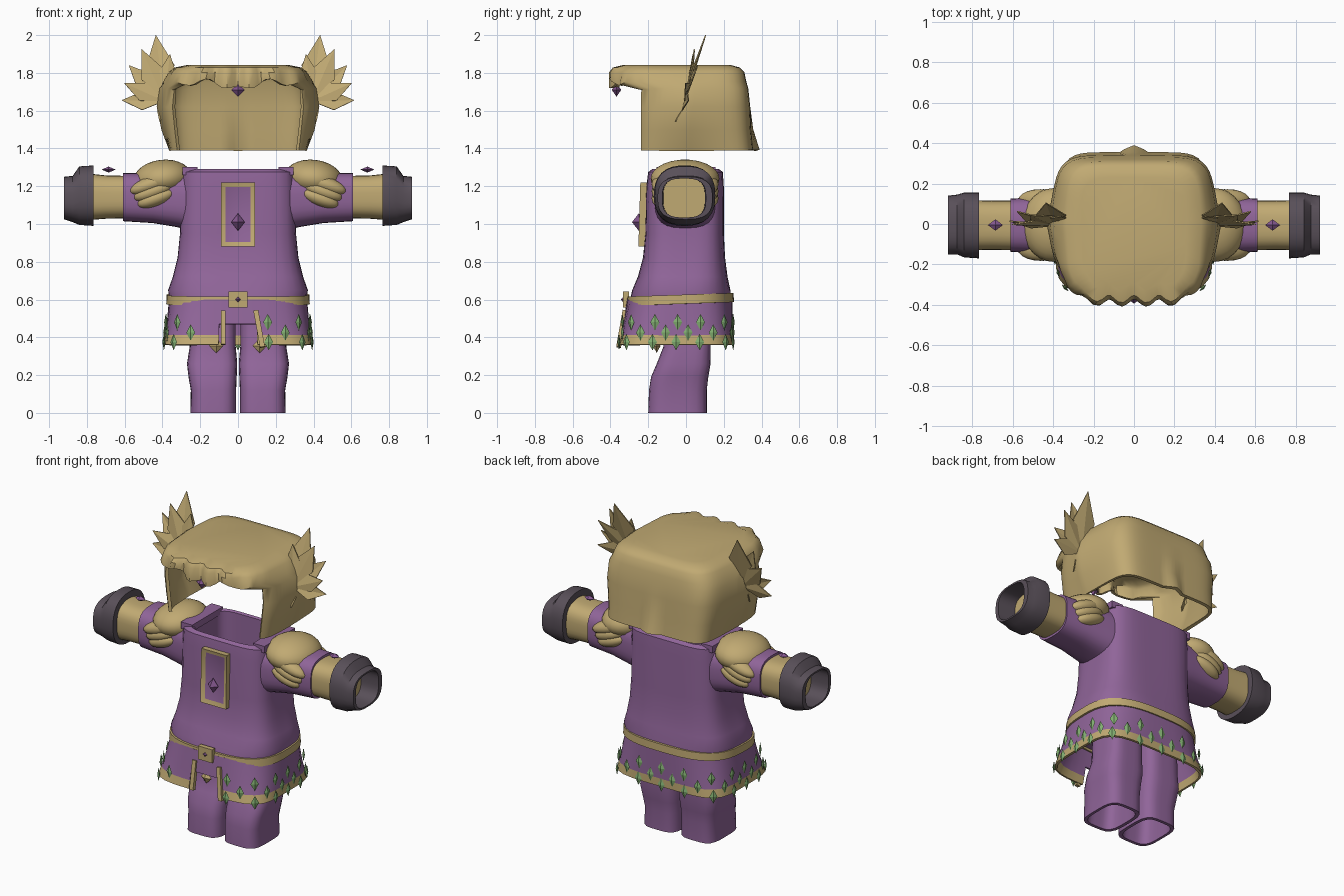
import bpy, bmesh, math
from mathutils import Matrix, Vector, Euler

cube = bpy.data.objects.get("Cube")
if cube:
    bpy.data.objects.remove(cube, do_unlink=True)


def material(name, rgb):
    m = bpy.data.materials.new(name)
    m.use_nodes = True
    m.diffuse_color = (*rgb, 1)
    m.node_tree.nodes["Principled BSDF"].inputs["Base Color"].default_value = (*rgb, 1)
    return m


GOLD = material("antique gold", (0.53, 0.40, 0.17))
PURPLE = material("purple cloth", (0.28, 0.13, 0.32))
DARK = material("dark cuff", (0.10, 0.08, 0.10))
GREEN = material("leaf green", (0.23, 0.44, 0.17))
GEM = material("violet gem", (0.23, 0.095, 0.27))


def finish(name, bm, mats, mirror=False, thick=0, angle=40):
    bmesh.ops.recalc_face_normals(bm, faces=bm.faces[:])
    me = bpy.data.meshes.new(name)
    bm.to_mesh(me)
    bm.free()
    ob = bpy.data.objects.new(name, me)
    bpy.context.collection.objects.link(ob)
    for m in mats:
        me.materials.append(m)
    bpy.ops.object.select_all(action='DESELECT')
    ob.select_set(True)
    bpy.context.view_layer.objects.active = ob
    if thick:
        s = ob.modifiers.new("thickness", 'SOLIDIFY')
        s.thickness, s.offset = thick, 0
        bpy.ops.object.modifier_apply(modifier=s.name)
    if mirror:
        ob.modifiers.new("mirror", 'MIRROR')
        bpy.ops.object.modifier_apply(modifier="mirror")
    bpy.ops.object.shade_smooth_by_angle(angle=math.radians(angle))
    return ob


def rounded(theta, e):
    c, s = math.cos(theta), math.sin(theta)
    r = (abs(c) ** e + abs(s) ** e) ** (-1 / e)
    return r * c, r * s


def loft(name, rings, mats, axis='z', e=(5, 5), caps=(0, 0), n=48, tweak=None, **kw):
    """Rounded-square sections (position, a_min, a_max, b_min, b_max); e = squareness at both ends."""
    bm = bmesh.new()
    loops = []
    for k, (t, a0, a1, b0, b1) in enumerate(rings):
        square = e[0] + (e[1] - e[0]) * k / (len(rings) - 1)
        loop = []
        for i in range(n):
            u, v = rounded(2 * math.pi * i / n, square)
            a, b = (a0 + a1 + u * (a1 - a0)) / 2, (b0 + b1 + v * (b1 - b0)) / 2
            loop.append(bm.verts.new((a, b, t) if axis == 'z' else (t, a, b)))
        loops.append(loop)
    for p, q in zip(loops, loops[1:]):
        for i in range(n):
            j = (i + 1) % n
            bm.faces.new((p[i], p[j], q[j], q[i]))
    for cap, loop in zip(caps, (loops[0], loops[-1])):
        if cap:
            bm.faces.new(loop)
    if tweak:
        tweak(bm)
    return finish(name, bm, mats, **kw)


def solids(name, items, mat, segs=4, rings=2, **kw):
    """Octahedra or ellipsoids, each (location, radii, rotation)."""
    bm = bmesh.new()
    for loc, radii, rot in items:
        bmesh.ops.create_uvsphere(bm, u_segments=segs, v_segments=rings, radius=1,
                                  matrix=Matrix.LocRotScale(Vector(loc), Euler(rot), Vector(radii)))
    return finish(name, bm, [mat], **kw)


def box(name, loc, size, mats, rot=(0, 0, 0), tweak=None, **kw):
    bm = bmesh.new()
    bmesh.ops.create_cube(bm, size=1, matrix=Matrix.LocRotScale(Vector(loc), Euler(rot), Vector(size)))
    if tweak:
        tweak(bm)
    return finish(name, bm, mats, **kw)


# Robe body, turned in at the open neck
loft("robe_body", [(.58, -.36, .36, -.3, .24), (.65, -.37, .37, -.285, .235),
                   (.72, -.345, .345, -.255, .22), (.82, -.32, .32, -.228, .207),
                   (.95, -.307, .307, -.215, .2), (1.2, -.3, .3, -.21, .2),
                   (1.275, -.295, .295, -.2, .195), (1.29, -.25, .25, -.18, .175),
                   (1.28, -.225, .225, -.17, .165), (.62, -.225, .225, -.165, .16)],
     [PURPLE], e=(2.9, 6), caps=(1, 1))
box("shoulder_tab", (.255, 0, 1.28), (.08, .31, .042), [PURPLE], mirror=True)


# Skirt with a front slit and gold hem
def cut_skirt(bm):
    slit = [f for f in bm.faces if f.calc_center_median().y < 0
            and abs(f.calc_center_median().x) < .09 and f.calc_center_median().z < .47]
    bmesh.ops.delete(bm, geom=slit, context='FACES')
    for f in bm.faces:
        f.material_index = int(f.calc_center_median().z < .41)


loft("skirt", [(.36, -.382, .382, -.345, .238), (.41, -.377, .377, -.335, .238),
               (.47, -.37, .37, -.325, .238), (.6, -.358, .358, -.305, .238)],
     [PURPLE, GOLD], e=(5, 2.9), tweak=cut_skirt, thick=.015)
belt = loft("belt", [(.578, -.369, .369, -.303, .243), (.626, -.367, .367, -.298, .243)],
            [GOLD], e=(2.9, 2.9), thick=.022)
belt.rotation_euler.x = .035
belt.location.y = .02
box("buckle", (0, -.318, .6), (.1, .03, .085), [GOLD])
solids("buckle_gem", [((0, -.333, .6), (.014, .012, .014), (0, 0, 0))], GEM)
box("left_slit_strap", (.112, -.34, .445), (.026, .025, .2), [GOLD], rot=(-.17, -.18, 0))
box("right_slit_strap", (-.078, -.335, .45), (.026, .025, .18), [GOLD], rot=(-.17, 0, 0))
solids("slit_tassel", [((.115, -.155, .355), (.038, .02, .038), (0, 0, 0))], GOLD, mirror=True)

# Leaves scattered around the skirt, sparser on the right of the slit
leaves = []
for z, shift in ((.48, 0), (.425, .5), (.375, 0)):
    t = (z - .36) / .24
    square = 5 - 2.1 * t
    for k in range(16):
        theta = 2 * math.pi * (k + shift) / 16
        u, v = rounded(theta, square)
        x, y = u * (.394 - .022 * t), -.054 + .02 * t + v * (.304 - .02 * t)
        if y < 0 and abs(x) < .14 or y < -.25 and -.22 < x < 0:
            continue
        p = square - 1
        turn = math.atan2(math.copysign(abs(v) ** p, v), math.copysign(abs(u) ** p, u))
        leaves.append(((x, y, z), (.008, .024, .044), (0, 0, turn)))
solids("skirt_leaves", leaves, GREEN, angle=10)

# Trouser legs, hollow at the bottom
loft("leg", [(.2, .035, .225, -.15, .08), (0, .03, .235, -.18, .09), (0, .01, .252, -.2, .11),
             (.12, .01, .25, -.196, .11), (.19, .007, .262, -.185, .118), (.26, .004, .27, -.155, .13),
             (.35, .012, .256, -.12, .13), (.56, .012, .25, -.12, .13)],
     [PURPLE], e=(4, 4), n=32, caps=(1, 1), mirror=True)

# Sleeves, bracers and cuffs
loft("sleeve", [(.22, -.17, .16, .96, 1.28), (.33, -.16, .15, .985, 1.275),
                (.45, -.145, .135, 1.005, 1.27), (.61, -.138, .125, 1.015, 1.27)],
     [PURPLE], axis='x', e=(3, 3), n=32, caps=(1, 1), mirror=True)
loft("bracer", [(.6, -.13, .115, 1.03, 1.255), (.7, -.128, .115, 1.028, 1.257),
                (.8, -.13, .118, 1.02, 1.268)],
     [GOLD], axis='x', e=(3, 3), n=32, caps=(1, 1), mirror=True)
loft("cuff", [(.765, -.13, .11, 1.03, 1.27), (.765, -.17, .155, .99, 1.31),
              (.84, -.165, .155, .995, 1.305), (.875, -.15, .145, 1.01, 1.255),
              (.92, -.15, .14, 1.025, 1.25), (.92, -.125, .105, 1.035, 1.24),
              (.79, -.12, .1, 1.035, 1.24)],
     [DARK], axis='x', e=(2.3, 3.2), n=32, mirror=True)
solids("bracer_gem", [((.685, -.005, 1.288), (.037, .028, .016), (0, 0, 0))], GEM, mirror=True)

# Shoulder pads with layered scallops front and back
solids("shoulder_pad", [((.4, -.005, 1.24), (.155, .182, .1), (0, .12, 0))],
       GOLD, segs=28, rings=14, mirror=True)
solids("pad_scallops", [((.462 - .014 * i, -.005 + side * .122, 1.21 - .037 * i),
                         (.118 - .006 * i, .055, .042), (0, .35, 0))
                        for i in range(3) for side in (-1, 1)],
       GOLD, segs=20, rings=10, mirror=True)


# Chest plaque with recessed panel
def recess(bm):
    bm.normal_update()
    front = min(bm.faces, key=lambda f: f.calc_center_median().y)
    bmesh.ops.inset_individual(bm, faces=[front], thickness=.034, depth=-.012)
    front.material_index = 1


box("chest_plaque", (0, -.222, 1.05), (.18, .05, .34), [GOLD, PURPLE], rot=(-.03, 0, 0), tweak=recess)
solids("chest_gem", [((0, -.25, 1.01), (.036, .036, .046), (0, 0, 0))], GEM)


# Hood: bulging sides, open face, ragged fringe and a point at the nape
def in_face_hole(c):
    return c.z < 1.74 and c.y < -.227 and abs(c.x) < (.33 if c.z < 1.715 else .31)


def shape_hood(bm):
    hole = [f for f in bm.faces if in_face_hole(f.calc_center_median())]
    bmesh.ops.delete(bm, geom=hole, context='FACES')
    for v in bm.verts:
        x, y, z = v.co
        lift = max(0, 1 - ((z - 1.62) / .25) ** 2)
        v.co.x *= 1 + .17 * lift * max(0, 1 - abs(y) / .32)
        if z > 1.73:
            v.co.x *= 1 - .8 * max(0, -.22 - y)
        if y < -.29 and z > 1.73:
            v.co.y += .018 * math.cos(45 * x)
            if z < 1.76:
                v.co.z += .018 * math.cos(33 * x) - .045 * max(0, 1 - abs(x) / .12)
        if y > .3 and z < 1.55 and abs(x) < .06:
            v.co.y += .035 * (1 - abs(x) / .08) * (1.55 - z) / .16


loft("hood", [(1.39, -.345, .345, -.26, .345), (1.5, -.35, .35, -.26, .335),
              (1.62, -.36, .36, -.26, .33), (1.715, -.355, .355, -.26, .32),
              (1.75, -.345, .345, -.38, .31), (1.8, -.33, .33, -.38, .3),
              (1.82, -.31, .31, -.365, .28), (1.833, -.25, .25, -.31, .23)],
     [GOLD], e=(7, 6), n=96, caps=(0, 1), tweak=shape_hood, thick=.02)
solids("fringe_gem", [((0, -.368, 1.71), (.036, .025, .036), (0, 0, 0))], GEM)

# Fans of pointed feathers on the hood
fan = bmesh.new()
root = Vector((.39, 0, 1.65))
tips = [(.36, 1.9), (.435, 2), (.51, 1.925), (.578, 1.84), (.602, 1.745), (.615, 1.655), (.415, 1.54)]
for i, (x, z) in enumerate(tips):
    d = Vector((x, 0, z)) - root
    across = Vector((-d.z, 0, d.x)) * .22
    pts = [root, root + d * .52 + across, root + d, root + d * .52 - across]
    for p in pts:
        p.y = .26 * (p.z - 1.6) - .02
    pts[2].y += .02 * (-1) ** (i + 1)
    a, b, c, e = [fan.verts.new(p) for p in pts]
    fan.faces.new((a, b, c))
    fan.faces.new((a, c, e))
finish("feather_fans", fan, [GOLD], mirror=True, thick=.006, angle=10)
